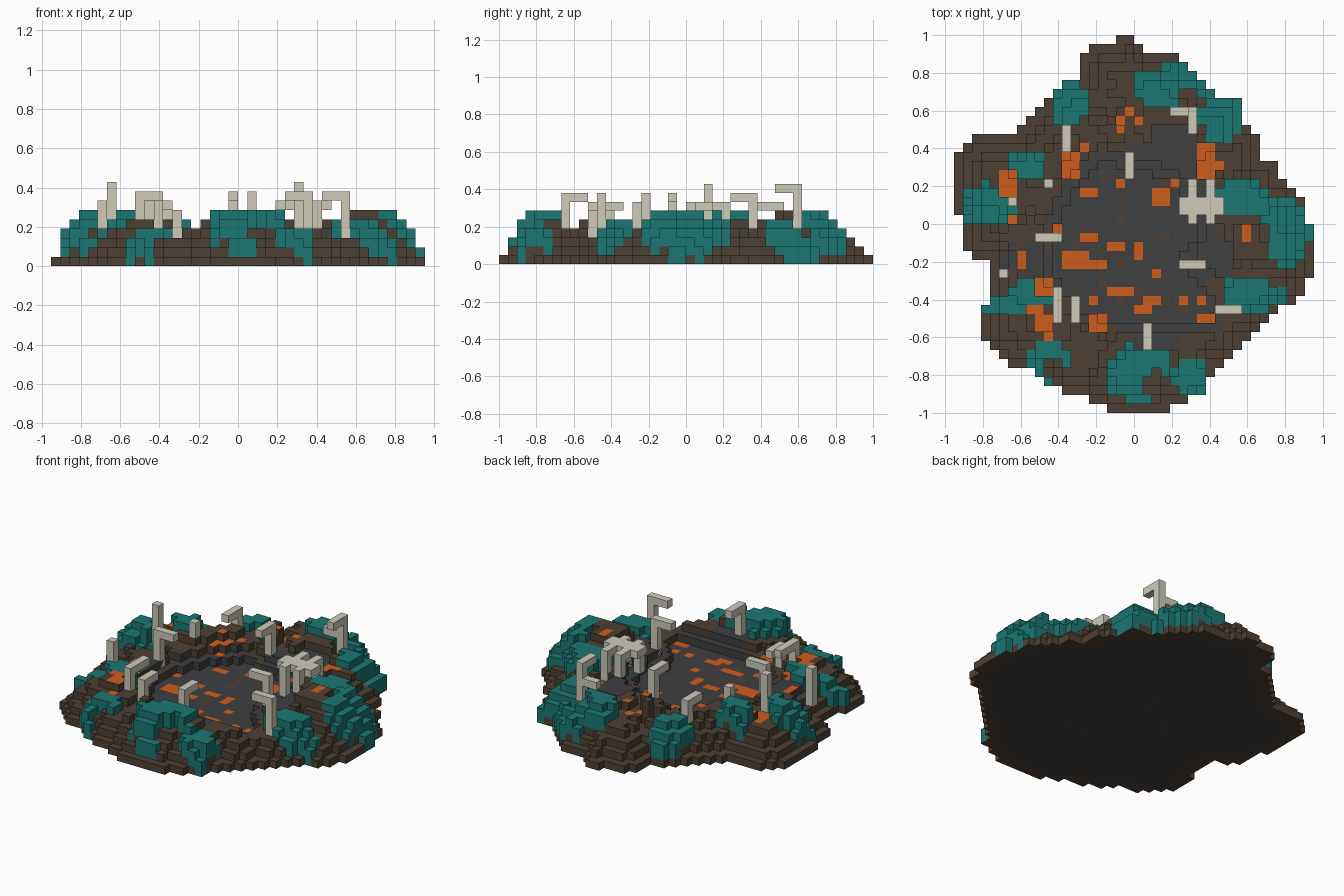
import bpy
import bmesh
import math
import random
from mathutils import Vector

random.seed(4)
U = 1 / 21  # edge of one block; every size below is counted in blocks

cube = bpy.data.objects.get("Cube")
if cube:
    bpy.data.objects.remove(cube, do_unlink=True)


def make_material(name, colour):
    mat = bpy.data.materials.new(name)
    mat.use_nodes = True
    rgba = (*colour, 1)
    mat.diffuse_color = rgba
    mat.node_tree.nodes["Principled BSDF"].inputs["Base Color"].default_value = rgba
    return mat


brown = make_material("brown earth", (.075, .051, .035))
charcoal = make_material("charcoal rock", (.05, .05, .053))
teal = make_material("teal growth", (.011, .185, .165))
orange = make_material("orange ember", (.62, .11, .012))
bone = make_material("pale bone", (.62, .59, .5))
BROWN, CHARCOAL, TEAL, ORANGE = range(4)

# Outer shoreline, clockwise from the back
OUTLINE = [(-2, 21), (0, 21), (2, 19), (5, 19), (6, 17), (8, 16), (9, 14), (12, 14),
           (12, 11), (14, 10), (14, 7), (16, 7), (16, 5), (19, 3), (19, 0), (20, 0),
           (20, -5), (18, -9), (16, -9), (14, -12), (12, -13), (11, -15), (9, -16),
           (8, -19), (4, -20), (4, -21), (-1, -21), (-4, -20), (-9, -18), (-11, -16),
           (-13, -16), (-17, -13), (-17, -9), (-16, -9), (-16, -4), (-18, -4),
           (-19, -2), (-19, 1), (-20, 1), (-20, 8), (-17, 10), (-13, 10), (-10, 13),
           (-8, 16), (-6, 16), (-6, 18), (-4, 20), (-2, 20)]
# Dark rock area, and the level crater floor inside it
ROCK = [(-6, 9), (-3, 8), (2, 9), (2, 11), (7, 11), (8, 4), (9, 0), (11, -2), (11, -6),
        (8, -7), (10, -12), (5, -12), (5, -14), (0, -14), (0, -12), (-3, -11), (-7, -9),
        (-9, -6), (-15, -5), (-15, -3), (-9, -1), (-10, 2), (-8, 3), (-7, 7)]
FLOOR = [(-7, 3), (-4, 7), (0, 6), (4, 5), (6, 2), (7, -1), (5, -3), (6, -6), (9, -8),
         (9, -11), (4, -11), (-3, -11), (-7, -9), (-9, -5), (-9, -1)]
# Growth patches: centre x, centre y, radius x, radius y, greatest height
GROWTH = [(-7, 13.5, 2.2, 2.6, 5), (6, 16, 3, 2.6, 5), (9.5, 12, 2.4, 2.8, 5),
          (3, 15, 3, 2.4, 6), (-12, 6.5, 2.3, 1.8, 6), (-16.6, 2, 3, 2.5, 6),
          (12, 3, 3, 2, 5), (16.5, -1, 3, 3.6, 6), (13, -7.8, 3.6, 1.8, 5),
          (-11.5, -7.5, 2.4, 1.8, 5), (-15, -9, 3, 1.2, 4), (-9.5, -15, 2.2, 2.7, 4),
          (.8, -16.7, 4, 3.3, 6), (6.4, -17, 1.9, 2.3, 4)]
# Bare knolls and gaps in the growth: centre x, centre y, radius, greatest height
BARE = [(13, -2, 2.2, 6), (-2.5, 10, 1.6, 6), (2.5, -18, 1.6, 4), (-9, -16, 1.2, 3),
        (6, 13.5, 1.2, 4)]
# Ember spots: x, y, width, depth
EMBERS = [(-1, 12, 1, 1), (-2, 10, 1, 2), (0, 11, 1, 1), (-6, 8, 1, 1), (-8, 5, 2, 3),
          (7, 5, 2, 4), (9, 6, 1, 1), (2, 2, 2, 2), (4, 4, 1, 1), (-2, 4, 1, 1),
          (-6, 3, 2, 1), (-15, 3, 2, 3), (-14, 0, 1, 1), (-13, -5, 1, 2), (-6, -2, 2, 1),
          (-8, -5, 3, 2), (-5, -5, 2, 1), (-3, -3, 2, 1), (0, -4, 1, 2), (2, -6, 1, 1),
          (-11, -8, 2, 2), (-5, -9, 1, 1), (-3, -8, 3, 1), (1, -9, 2, 1), (0, -10, 2, 1),
          (5, -9, 1, 1), (7, -9, 1, 1), (7, -11, 2, 1), (-5, -12, 2, 2), (-12, -10, 2, 1),
          (-11, -12, 2, 2), (-10, -13, 1, 1), (12, -2, 1, 2), (-9, -1, 1, 1)]


def inside(poly, x, y):
    hit = False
    for (ax, ay), (bx, by) in zip(poly, poly[1:] + poly[:1]):
        if (ay > y) != (by > y) and x < ax + (y - ay) * (bx - ax) / (by - ay):
            hit = not hit
    return hit


def edge_distance(poly, x, y):
    p, best = Vector((x, y)), math.inf
    for a, b in zip(poly, poly[1:] + poly[:1]):
        a, b = Vector(a), Vector(b)
        t = max(0, min(1, (p - a).dot(b - a) / (b - a).length_squared))
        best = min(best, (a + (b - a) * t - p).length)
    return best


def column(x, y):
    """Height in blocks, top colour and underside colour of one column."""
    shore = edge_distance(OUTLINE, x, y)
    rock = inside(ROCK, x, y)
    colour = CHARCOAL if rock and random.random() > .05 else BROWN
    under = CHARCOAL if shore > 1.5 else BROWN
    # Slopes climb from the shore and from the floor to a wavy crest
    rise = shore + .6
    if inside(FLOOR, x, y):
        rise, under = 2, colour
    else:
        rise = min(rise, 2 + math.ceil(edge_distance(FLOOR, x, y) * .75))
    crest = 4.5 - 1.2 * math.cos(5 * (math.atan2(y, x) + math.radians(38)))
    crest = min(crest + random.uniform(-.3, .3), 4 if rock else 5)
    bare = rock
    for cx, cy, radius, top in BARE:
        if math.hypot(x - cx, y - cy) < radius:
            crest, bare = top, True
    height = max(1, round(min(rise, crest)))
    for ex, ey, w, d in EMBERS:
        if ex < x < ex + w and ey < y < ey + d:
            return height, ORANGE, under
    for cx, cy, rx, ry, top in GROWTH:
        reach = ((x - cx) / rx) ** 2 + ((y - cy) / ry) ** 2
        if not bare and reach + random.uniform(-.15, .15) < 1:
            return min(top, height + (2 if reach < .7 else 1)), TEAL, under
    return height, colour, under


# Crater terrain: stepped columns with only their exposed faces
columns = {}
for i in range(-20, 20):
    for j in range(-21, 21):
        if inside(OUTLINE, i + .5, j + .5):
            columns[i, j] = column(i + .5, j + .5)


def finish(name, bm, materials):
    mesh = bpy.data.meshes.new(name)
    bm.to_mesh(mesh)
    bm.free()
    for mat in materials:
        mesh.materials.append(mat)
    bpy.context.collection.objects.link(bpy.data.objects.new(name, mesh))


terrain = bmesh.new()


def quad(corners, colour):
    face = terrain.faces.new([terrain.verts.new(Vector(c) * U) for c in corners])
    face.material_index = colour


for (i, j), (height, colour, under) in columns.items():
    ring = [(i, j), (i + 1, j), (i + 1, j + 1), (i, j + 1)]
    quad([(*c, height) for c in ring], colour)
    quad([(*c, 0) for c in reversed(ring)], under)
    sides = [(0, -1), (1, 0), (0, 1), (-1, 0)]
    for k, (di, dj) in enumerate(sides):
        a, b = ring[k], ring[(k + 1) % 4]
        low = columns.get((i + di, j + dj), (0,))[0]
        for z in range(low, height):
            side = BROWN if colour == ORANGE else colour
            if colour == TEAL and z < height - 2:
                side = BROWN
            quad([(*a, z), (*b, z), (*b, z + 1), (*a, z + 1)], side)
bmesh.ops.remove_doubles(terrain, verts=terrain.verts, dist=U / 100)
finish("crater_terrain", terrain, [brown, charcoal, teal, orange])


def bone_piece(name, boxes):
    """Join square bars given as (x, y, z, width, depth, height)."""
    piece = bmesh.new()
    for x, y, z, w, d, h in boxes:
        verts = bmesh.ops.create_cube(piece, size=1)["verts"]
        bmesh.ops.scale(piece, verts=verts, vec=Vector((w, d, h)) * U)
        shift = Vector((x + w / 2, y + d / 2, z + h / 2)) * U
        bmesh.ops.translate(piece, verts=verts, vec=shift)
    finish(name, piece, [bone])


# Upright bones
bone_piece("tall_left_post", [(-14, 2, 3, 1, 1, 6)])
bone_piece("short_left_post", [(-15, -6, 2, 1, 1, 5)])
bone_piece("inner_left_post", [(-10, 4, 2, 1, 1, 5)])

# Hooked bones: a post carrying a bar
bone_piece("back_hook", [(-1, 7, 2, 1, 1, 5), (-1, 5, 7, 1, 3, 1)])
bone_piece("back_left_hook", [(-8, 10, 3, 1, 1, 3), (-8, 8, 6, 1, 3, 1)])
bone_piece("left_hook", [(-11, -2, 2, 1, 1, 5), (-11, -2, 7, 3, 1, 1)])
bone_piece("front_left_hook", [(-9, -11, 2, 1, 1, 4), (-9, -11, 6, 1, 4, 1)])
bone_piece("low_front_hook", [(-7, -11, 2, 1, 1, 3), (-7, -11, 5, 1, 3, 1)])
bone_piece("front_hook", [(1, -14, 2, 1, 1, 5), (1, -14, 7, 1, 3, 1)])
bone_piece("right_hook", [(7, -5, 2, 1, 1, 5), (5, -5, 7, 3, 1, 1)])
bone_piece("front_right_hook", [(11, -10, 2, 1, 1, 5), (9, -10, 7, 3, 1, 1)])
bone_piece("back_right_hook", [(6, 12, 3, 1, 1, 5), (6, 10, 8, 1, 3, 1),
                               (4, 12, 6, 2, 1, 1)])

# Rib cage: a spine crossed by two ribs with drooping ends
ribs = [(5, 1, 6, 5, 2, 1)]
for x in (6, 8):
    ribs.append((x, 0, 6, 1, 5, 1))
    ribs += [(x, y, 3, 1, 1, 3) for y in (0, 4)]
bone_piece("rib_cage", ribs)
